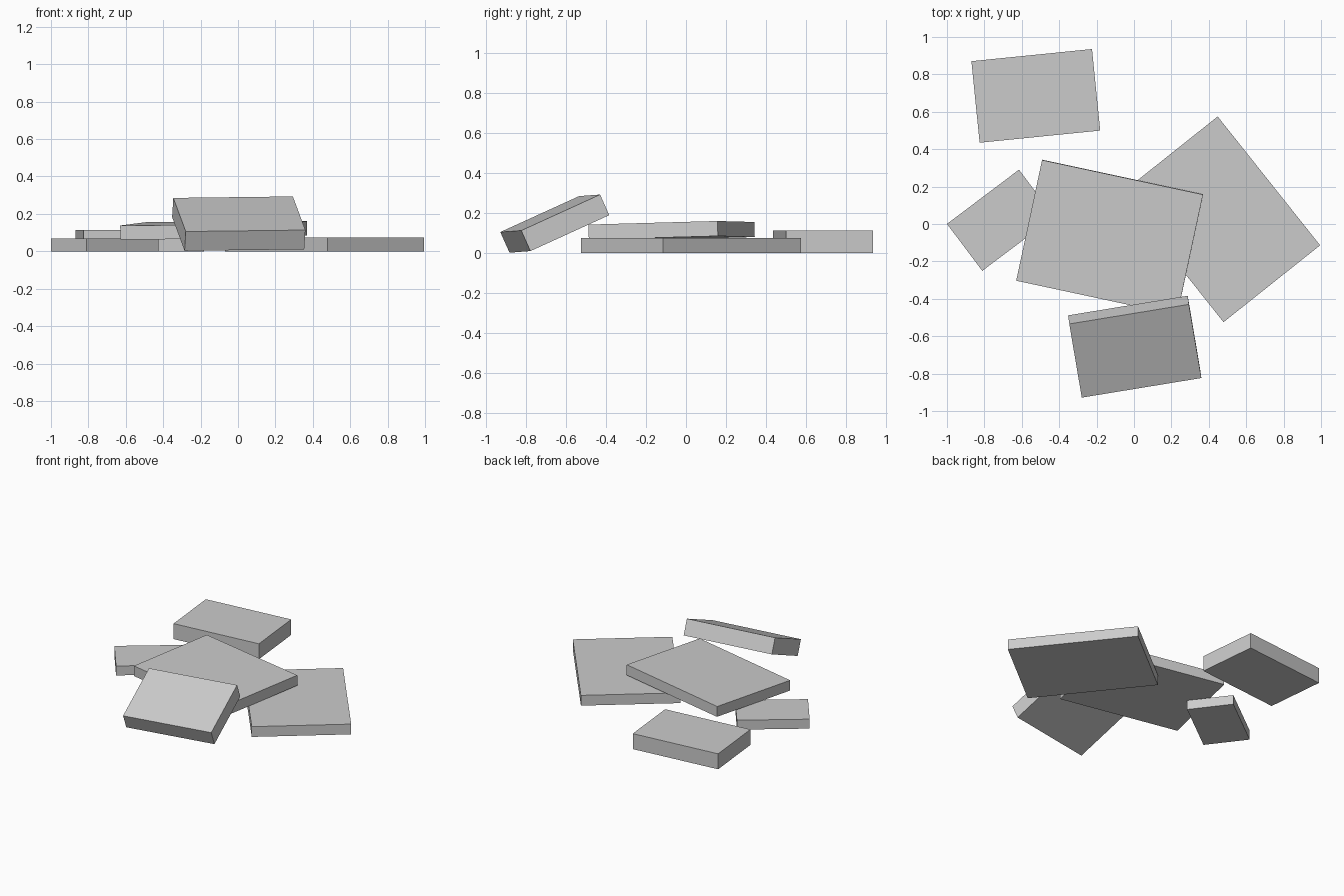
import bpy
import bmesh
from math import radians
from mathutils import Euler, Matrix, Vector

cube = bpy.data.objects.get("Cube")
if cube:
    bpy.data.objects.remove(cube, do_unlink=True)

# One plain grey for every slab
grey = bpy.data.materials.new("stone grey")
grey.use_nodes = True
colour = (0.6, 0.6, 0.6, 1.0)
grey.diffuse_color = colour
grey.node_tree.nodes["Principled BSDF"].inputs["Base Color"].default_value = colour


def slab(name, size, centre, angles):
    """Flat-sided box of the given size, turned by x, y, z angles in degrees."""
    mesh = bpy.data.meshes.new(name)
    bm = bmesh.new()
    bmesh.ops.create_cube(bm, size=1, matrix=Matrix.Diagonal((*size, 1)))
    bm.to_mesh(mesh)
    bm.free()
    mesh.materials.append(grey)
    obj = bpy.data.objects.new(name, mesh)
    obj.location = Vector(centre)
    obj.rotation_euler = Euler([radians(a) for a in angles])
    bpy.context.collection.objects.link(obj)
    return obj


# Three slab shapes: width, depth, thickness
LARGE = (0.88, 0.66, 0.075)
MEDIUM = (0.648, 0.438, 0.113)
SMALL = (0.482, 0.314, 0.069)

# Slabs lying flat on the ground
slab("back_slab", MEDIUM, (-0.525, 0.685, MEDIUM[2] / 2), (0, 0, 5.75))
slab("left_slab", LARGE, (0.463, 0.025, LARGE[2] / 2), (0, 0, -51.5))
slab("right_small_slab", SMALL, (-0.713, 0.02, SMALL[2] / 2), (0, 0, 37))

# Slab resting across two others, and the one leaning on its front edge
slab("centre_slab", LARGE, (-0.13, -0.072, 0.112), (1.55, -0.33, -12.1))
slab("leaning_slab", MEDIUM, (0.004, -0.656, 0.148), (24.2, -0.7, 9.3))
